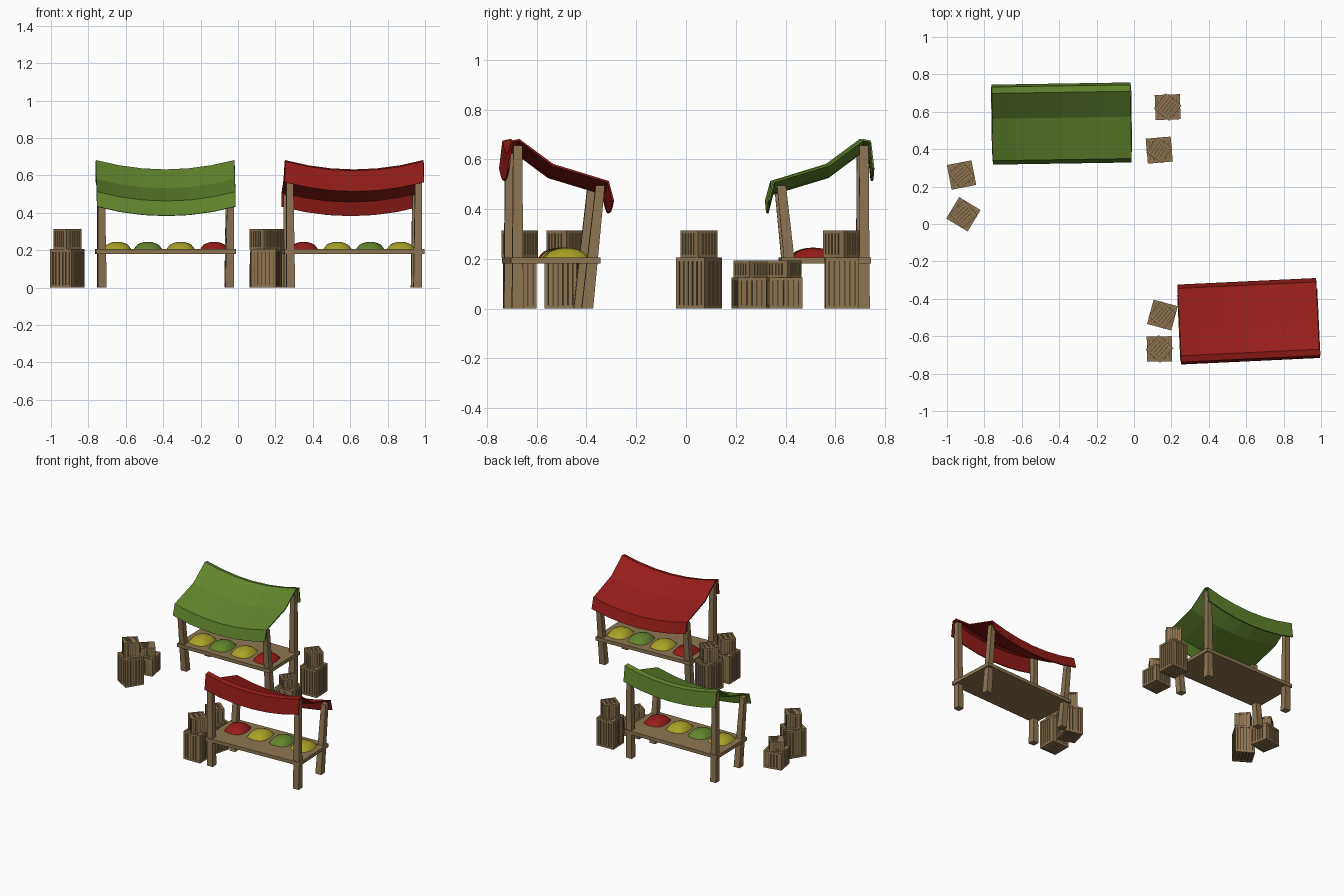
import bpy, bmesh
from math import radians
from mathutils import Matrix, Vector

if "Cube" in bpy.data.objects:
    bpy.data.objects.remove(bpy.data.objects["Cube"])


def material(name, rgb):
    m = bpy.data.materials.new(name)
    m.diffuse_color = (*rgb, 1)
    m.use_nodes = True
    m.node_tree.nodes["Principled BSDF"].inputs["Base Color"].default_value = m.diffuse_color
    return m


WOOD = material("wood", (0.27, 0.18, 0.085))
DARK = material("dark_wood", (0.10, 0.065, 0.03))
GREEN = material("green", (0.12, 0.23, 0.025))
RED = material("red", (0.30, 0.012, 0.01))
YELLOW = material("yellow", (0.40, 0.36, 0.02))


def finish(name, bm, mats, matrix):
    bmesh.ops.recalc_face_normals(bm, faces=bm.faces)
    me = bpy.data.meshes.new(name)
    bm.to_mesh(me)
    bm.free()
    for m in mats:
        me.materials.append(m)
    ob = bpy.data.objects.new(name, me)
    ob.matrix_world = matrix
    bpy.context.collection.objects.link(ob)
    return ob


def box(bm, center, size, index=0):
    mat = Matrix.Translation(center) @ Matrix.Diagonal((*size, 1))
    verts = bmesh.ops.create_cube(bm, size=1, matrix=mat)["verts"]
    for f in {f for v in verts for f in v.link_faces}:
        f.material_index = index


def post(name, bottom, top, matrix):
    # Square post, slightly narrower and shifted at the top
    bm = bmesh.new()
    verts = bmesh.ops.create_cube(bm, size=1)["verts"]
    for v in verts:
        base, w = (top, 0.036) if v.co.z > 0 else (bottom, 0.046)
        v.co = Vector(base) + Vector((v.co.x * w, v.co.y * w, 0))
    finish(name, bm, [WOOD], matrix)


def canopy(name, mat, matrix):
    # Cloth profile (y, z) swept along x, sagging in the middle
    profile = [(-0.213, 0.433), (-0.193, 0.51), (0.03, 0.578),
               (0.165, 0.678), (0.195, 0.672), (0.207, 0.563)]
    bm = bmesh.new()
    n = 6
    rows = []
    for i in range(n + 1):
        u = 2 * i / n - 1
        rows.append([bm.verts.new((0.371 * u, y, z - 0.05 * (1 - u * u)))
                     for y, z in profile])
    for a, b in zip(rows, rows[1:]):
        for j in range(len(profile) - 1):
            bm.faces.new((a[j], b[j], b[j + 1], a[j + 1]))
    ob = finish(name, bm, [mat], matrix)
    mod = ob.modifiers.new("thickness", "SOLIDIFY")
    mod.thickness = 0.008
    mod.offset = 0


def mound(name, x, mat, matrix):
    # Rounded heap of goods on the counter
    bm = bmesh.new()
    bmesh.ops.create_grid(bm, x_segments=8, y_segments=8, size=1)
    for v in bm.verts:
        u, w = v.co.x, v.co.y
        h = ((1 - u * u) * (1 - w * w)) ** 0.6
        v.co = (x + 0.077 * u * (1 - 0.18 * w * w),
                -0.03 + 0.09 * w * (1 - 0.18 * u * u), 0.204 + 0.041 * h)
    ob = finish(name, bm, [mat], matrix)
    for p in ob.data.polygons:
        p.use_smooth = True


def stall(prefix, mat, x, y, angle):
    m = Matrix.Translation((x, y, 0)) @ Matrix.Rotation(radians(angle), 4, "Z")
    for side, s in (("left", -1), ("right", 1)):
        post(f"{prefix}_{side}_rear_post", (s * 0.34, 0.17, 0),
             (s * 0.345, 0.17, 0.655), m)
        post(f"{prefix}_{side}_front_post", (s * 0.34, -0.11, 0),
             (s * 0.345, -0.162, 0.495), m)
    bm = bmesh.new()
    box(bm, (0, 0.018, 0.193), (0.75, 0.36, 0.025))
    finish(prefix + "_counter", bm, [WOOD], m)
    canopy(prefix + "_canopy", mat, m)
    goods = [(-0.26, YELLOW), (-0.095, GREEN), (0.08, YELLOW), (0.26, RED)]
    for i, (gx, gm) in enumerate(goods):
        mound(f"{prefix}_goods_{i + 1}", gx, gm, m)


def crate(name, x, y, z, w, h, angle):
    bm = bmesh.new()
    t = w * 0.11
    # Recessed dark core
    box(bm, (0, 0, h / 2), (w - t, w - t, h - t), 1)
    e, top = w / 2 - t / 2, h - t / 2
    # Frame along the twelve edges
    for a in (-e, e):
        for b in (-e, e):
            box(bm, (a, b, h / 2), (t, t, h))
        for zz in (t / 2, top):
            box(bm, (a, 0, zz), (t, w - 2 * t, t))
            box(bm, (0, a, zz), (w - 2 * t, t, t))
    # Slats on the sides, lid and base
    n = 5
    pitch = (w - 2 * t) / n
    for i in range(n):
        p = (i - (n - 1) / 2) * pitch
        for s in (-1, 1):
            d = s * (w / 2 - t * 0.4)
            box(bm, (p, d, h / 2), (pitch * 0.72, t * 0.5, h - 2 * t))
            box(bm, (d, p, h / 2), (t * 0.5, pitch * 0.72, h - 2 * t))
        for zz in (t * 0.4, h - t * 0.4):
            box(bm, (p, 0, zz), (pitch * 0.72, w - 2 * t, t * 0.5))
    m = Matrix.Translation((x, y, z)) @ Matrix.Rotation(radians(angle), 4, "Z")
    finish(name, bm, [WOOD, DARK], m)


stall("green_stall", GREEN, -0.387, 0.54, 0.9)
stall("red_stall", RED, 0.613, -0.523, 182.7)

# Crate stacks: x, y, tall, angle of lower crate, angle of upper crate
stacks = [(0.18, 0.625, True, 2, -38), (0.135, 0.395, False, 5, -35),
          (-0.922, 0.262, False, 11, -50), (-0.912, 0.052, True, -31, -48),
          (0.152, -0.487, True, -15, -40), (0.136, -0.668, True, 1, -42)]
for i, (x, y, tall, a, b) in enumerate(stacks):
    h1, w2, h2 = (0.205, 0.105, 0.108) if tall else (0.125, 0.1, 0.068)
    crate(f"lower_crate_{i + 1}", x, y, 0, 0.134, h1, a)
    crate(f"upper_crate_{i + 1}", x, y, h1, w2, h2, b)
